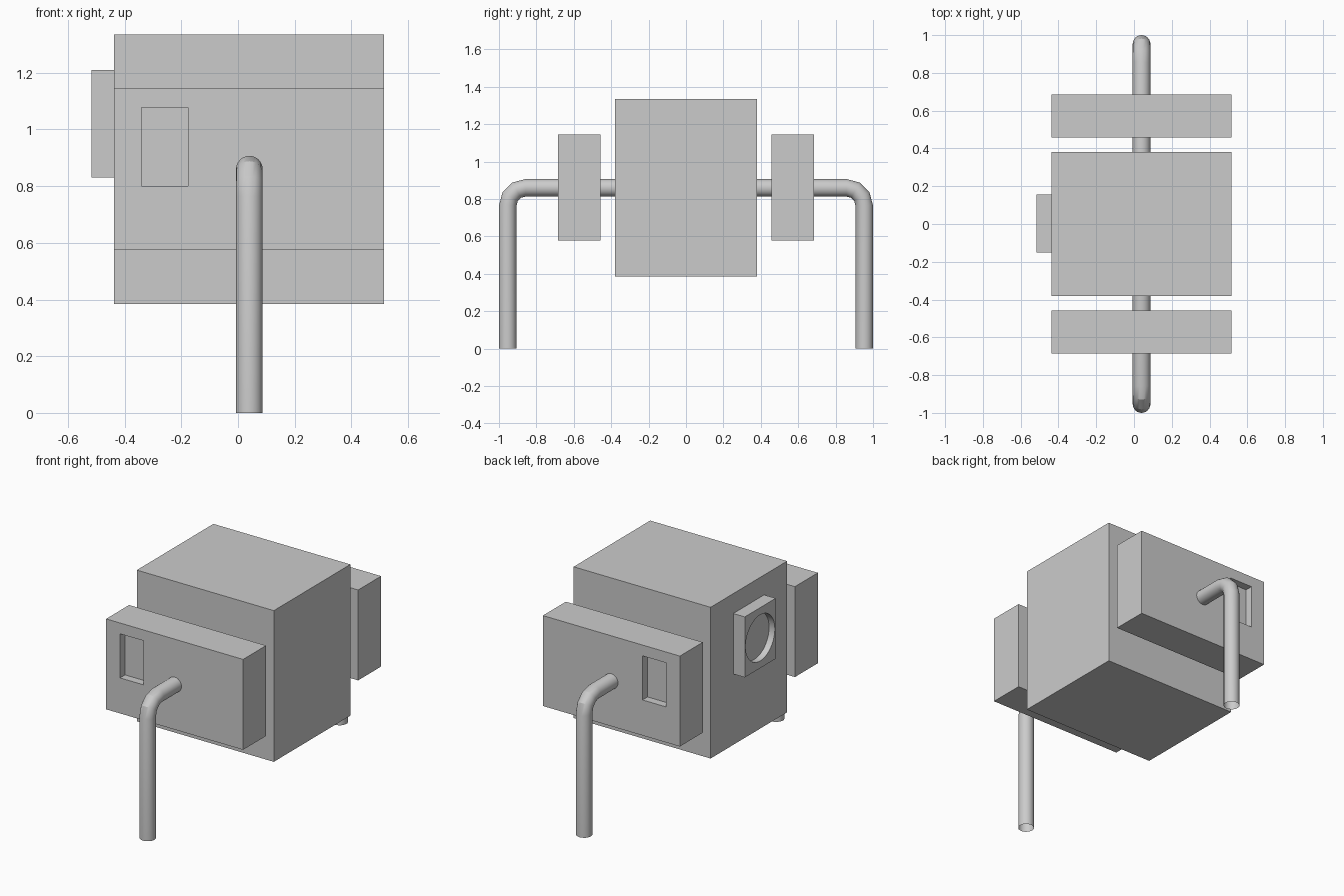
import bpy, bmesh, math

cube = bpy.data.objects.get("Cube")
if cube:
    bpy.data.objects.remove(cube, do_unlink=True)

grey = bpy.data.materials.new("plain_grey")
grey.use_nodes = True
grey.diffuse_color = (0.6, 0.6, 0.6, 1)
grey.node_tree.nodes["Principled BSDF"].inputs["Base Color"].default_value = (0.6, 0.6, 0.6, 1)


def finish(name, bm):
    bmesh.ops.recalc_face_normals(bm, faces=bm.faces)
    mesh = bpy.data.meshes.new(name)
    bm.to_mesh(mesh)
    bm.free()
    mesh.materials.append(grey)
    ob = bpy.data.objects.new(name, mesh)
    bpy.context.collection.objects.link(ob)
    return ob


def select(ob):
    bpy.ops.object.select_all(action='DESELECT')
    ob.select_set(True)
    bpy.context.view_layer.objects.active = ob


def box(name, x, y, z):
    """Box from (low, high) ranges on each axis."""
    bm = bmesh.new()
    bmesh.ops.create_cube(bm, size=1)
    for v in bm.verts:
        v.co = [(lo + hi) / 2 + c * (hi - lo) for c, (lo, hi) in zip(v.co, (x, y, z))]
    return finish(name, bm)


def cut(ob, cutter):
    """Carve the cutter out of the object, then discard the cutter."""
    mod = ob.modifiers.new("recess", 'BOOLEAN')
    mod.operation = 'DIFFERENCE'
    mod.solver = 'EXACT'
    mod.object = cutter
    select(ob)
    bpy.ops.object.modifier_apply(modifier=mod.name)
    bpy.data.objects.remove(cutter, do_unlink=True)


# Central housing
width = (-0.437, 0.515)
box("main_housing", width, (-0.38, 0.38), (0.385, 1.335))

# Front and back side boxes, each with a rectangular pocket
for side, name in ((-1, "front_box"), (1, "back_box")):
    ob = box(name, width, sorted((side * 0.457, side * 0.685)), (0.577, 1.145))
    pocket = box("pocket_cutter", (-0.34, -0.177),
                 sorted((side * 0.635, side * 0.8)), (0.8, 1.077))
    cut(ob, pocket)

# Raised plate with a round recess
plate = box("dial_plate", (-0.517, -0.437), (-0.152, 0.155), (0.83, 1.21))
bm = bmesh.new()
bmesh.ops.create_cone(bm, cap_ends=True, segments=40, radius1=0.145, radius2=0.145, depth=0.2)
for v in bm.verts:
    v.co = (v.co.z - 0.577, v.co.x + 0.0015, v.co.y + 1.02)
cut(plate, finish("dial_cutter", bm))
select(plate)
bpy.ops.object.shade_smooth_by_angle(angle=math.radians(25))

# Continuous open-ended pipe: leg, elbow, crossbar, elbow, leg
radius, bend, sides = 0.047, 0.095, 24
leg_y, bar_z = 0.953, 0.86
half = [(leg_y, 0, 0)]
for k in range(4):
    a = math.radians(30 * k)
    half.append((leg_y - bend + bend * math.cos(a), bar_z - bend + bend * math.sin(a), a))
path = half + [(-y, z, math.pi - a) for y, z, a in reversed(half)]

bm = bmesh.new()
rings = []
for y, z, a in path:
    ring = []
    for i in range(sides):
        t = math.tau * i / sides
        out = radius * math.sin(t)
        ring.append(bm.verts.new((0.04 + radius * math.cos(t),
                                  y + out * math.cos(a), z + out * math.sin(a))))
    rings.append(ring)
for r, s in zip(rings, rings[1:]):
    for i in range(sides):
        j = (i + 1) % sides
        bm.faces.new((r[i], r[j], s[j], s[i]))
pipe = finish("support_pipe", bm)
select(pipe)
bpy.ops.object.shade_smooth_by_angle(angle=math.radians(25))
